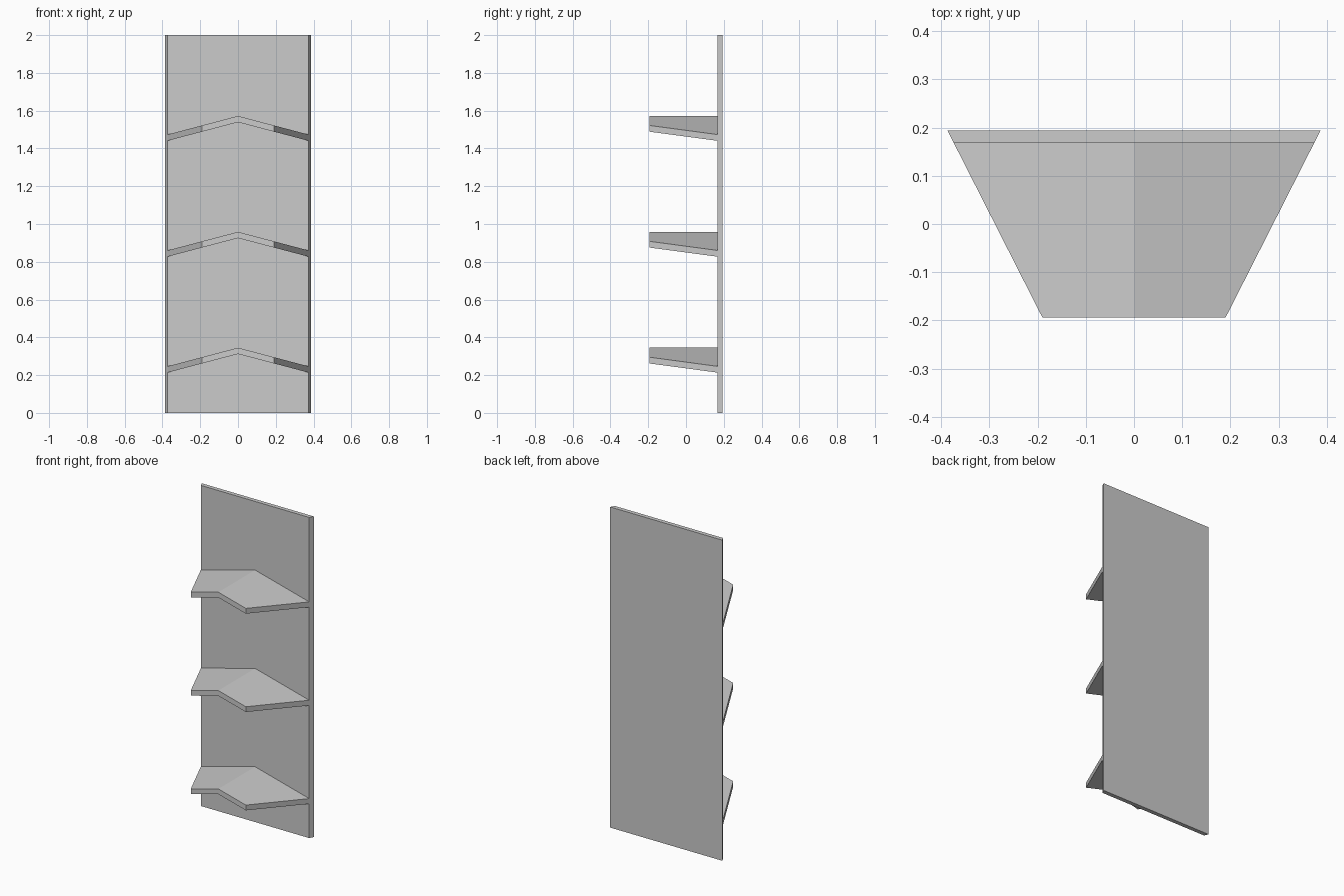
import bpy
import bmesh

if "Cube" in bpy.data.objects:
    bpy.data.objects.remove(bpy.data.objects["Cube"])

BACK, PANEL_FRONT, FRONT = 0.194, 0.168, -0.194
HEIGHT = 2.0
THICKNESS = 0.033
ROOF_SLOPE = 0.264


def half_width(y):
    # Plan outline narrows towards the front
    return 0.19 + (y - FRONT) * (0.387 - 0.19) / (BACK - FRONT)


def loft(name, y_front, y_back, section):
    """Join a front and a back cross-section into a closed solid."""
    bm = bmesh.new()
    rings = [[bm.verts.new((x, y, z)) for x, z in section(half_width(y))]
             for y in (y_front, y_back)]
    front, back = rings
    n = len(front)
    for i in range(n):
        j = (i + 1) % n
        bm.faces.new((front[i], front[j], back[j], back[i]))
    bm.faces.new(front)
    bm.faces.new(back[::-1])
    bmesh.ops.recalc_face_normals(bm, faces=bm.faces)
    mesh = bpy.data.meshes.new(name)
    bm.to_mesh(mesh)
    bm.free()
    obj = bpy.data.objects.new(name, mesh)
    bpy.context.collection.objects.link(obj)
    return obj


def panel_section(w):
    return [(-w, 0), (w, 0), (w, HEIGHT), (-w, HEIGHT)]


def chevron_section(apex):
    def section(w):
        top = [(-w, apex - ROOF_SLOPE * w), (0, apex), (w, apex - ROOF_SLOPE * w)]
        return top + [(x, z - THICKNESS) for x, z in reversed(top)]
    return section


# Upright back panel with bevelled side edges
loft("back_panel", PANEL_FRONT, BACK, panel_section)

# Three peaked shelves fixed to the panel
for i in range(3):
    loft(f"shelf_{i + 1}", FRONT, PANEL_FRONT, chevron_section(0.345 + 0.6135 * i))
